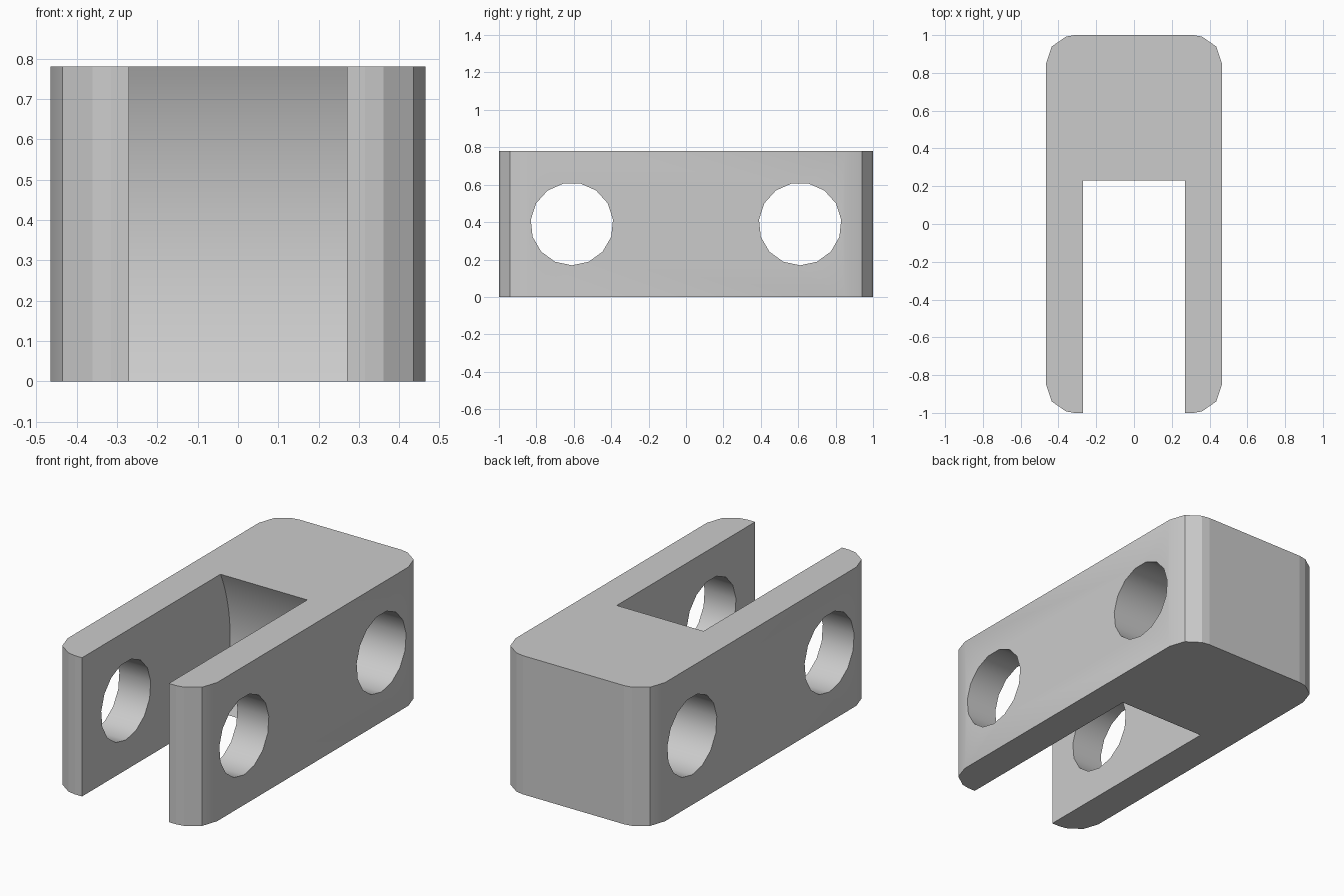
import bpy, bmesh, math

cube = bpy.data.objects.get("Cube")
if cube:
    bpy.data.objects.remove(cube, do_unlink=True)

HEIGHT = 0.78
MID = HEIGHT / 2
SIDE_X = 0.465        # outer side walls
SLOT_X = 0.27         # inner slot walls
PIN_Y = 0.61          # distance of each pin hole from the centre
HOLE_R = 0.221
SLOT_R = 0.926        # sweep of the slot end about the front pin

grey = bpy.data.materials.new("plain grey")
grey.use_nodes = True
colour = (0.6, 0.6, 0.6, 1)
grey.diffuse_color = colour
grey.node_tree.nodes["Principled BSDF"].inputs["Base Color"].default_value = colour

bm = bmesh.new()


def circle(y, radius, angles):
    """Points (y, z) around a pin axis."""
    return [(y + radius * math.cos(a), MID + radius * math.sin(a)) for a in angles]


def face(points, smooth=False):
    bm.faces.new([bm.verts.new(p) for p in points]).smooth = smooth


def sheet(x, loops, smooth=False):
    """Flat wall at x, bounded by the first loop and pierced by the others."""
    edges = []
    for loop in loops:
        verts = [bm.verts.new((x, y, z)) for y, z in loop]
        edges += [bm.edges.new((a, b)) for a, b in zip(verts, verts[1:] + verts[:1])]
    filled = bmesh.ops.triangle_fill(bm, edges=edges, use_beauty=True, normal=(1, 0, 0))
    for item in filled["geom"]:
        if isinstance(item, bmesh.types.BMFace):
            item.smooth = smooth


def strip(path, x0, x1):
    """Smooth surface swept along x between two copies of a (y, z) path."""
    for (ya, za), (yb, zb) in zip(path, path[1:]):
        face([(x0, ya, za), (x1, ya, za), (x1, yb, zb), (x0, yb, zb)], True)


# Profiles of the pin holes and of the concave slot end
ring = [-math.pi / 2 + 2 * math.pi * i / 15 for i in range(15)]
front_hole = circle(-PIN_Y, HOLE_R, ring)
back_hole = circle(PIN_Y, HOLE_R, ring)
reach = math.asin(MID / SLOT_R)
slot_end = circle(-PIN_Y, SLOT_R, [reach * (i / 16 - 1) for i in range(33)])
slot_y = slot_end[0][0]

# Plan of the rounded outer wall, running round from one prong tip to the other
corner = [(SIDE_X, 0.85), (0.435, 0.94), (0.36, 0.992), (0.315, 1.0)]
half = [(SLOT_X, -1.0)] + [(x, -y) for x, y in corner[::-1]] + corner
plan = half + [(-x, y) for x, y in half[::-1]]

# Top and bottom
for z in (0, HEIGHT):
    face([(x, y, z) for x, y in plan + [(-SLOT_X, slot_y), (SLOT_X, slot_y)]])

# Outer wall with rounded corners; the long sides are added with their holes
for (xa, ya), (xb, yb) in zip(plan, plan[1:]):
    if abs(xa) == SIDE_X and xa == xb:
        continue
    beside_long_side = SIDE_X in (abs(xa), abs(xb))
    face([(xa, ya, 0), (xb, yb, 0), (xb, yb, HEIGHT), (xa, ya, HEIGHT)], beside_long_side)

# Long sides, slot walls and front bores, mirrored left and right
end = corner[0][1]
side_outline = [(-end, 0), (end, 0), (end, HEIGHT), (-end, HEIGHT)]
slot_outline = [(-1.0, 0)] + slot_end + [(-1.0, HEIGHT)]
for s in (1, -1):
    sheet(s * SIDE_X, [side_outline, front_hole, back_hole], True)
    sheet(s * SLOT_X, [slot_outline, front_hole])
    strip(front_hole + front_hole[:1], s * SLOT_X, s * SIDE_X)

# Back bore and slot end
strip(back_hole + back_hole[:1], -SIDE_X, SIDE_X)
strip(slot_end, -SLOT_X, SLOT_X)

# Weld into one solid and keep the hard edges crisp
bmesh.ops.remove_doubles(bm, verts=bm.verts, dist=0.0005)
bmesh.ops.recalc_face_normals(bm, faces=bm.faces)
for edge in bm.edges:
    edge.smooth = edge.calc_face_angle(math.pi) < math.radians(27)

mesh = bpy.data.meshes.new("clevis_link")
bm.to_mesh(mesh)
bm.free()
mesh.materials.append(grey)
link = bpy.data.objects.new("clevis_link", mesh)
bpy.context.collection.objects.link(link)
